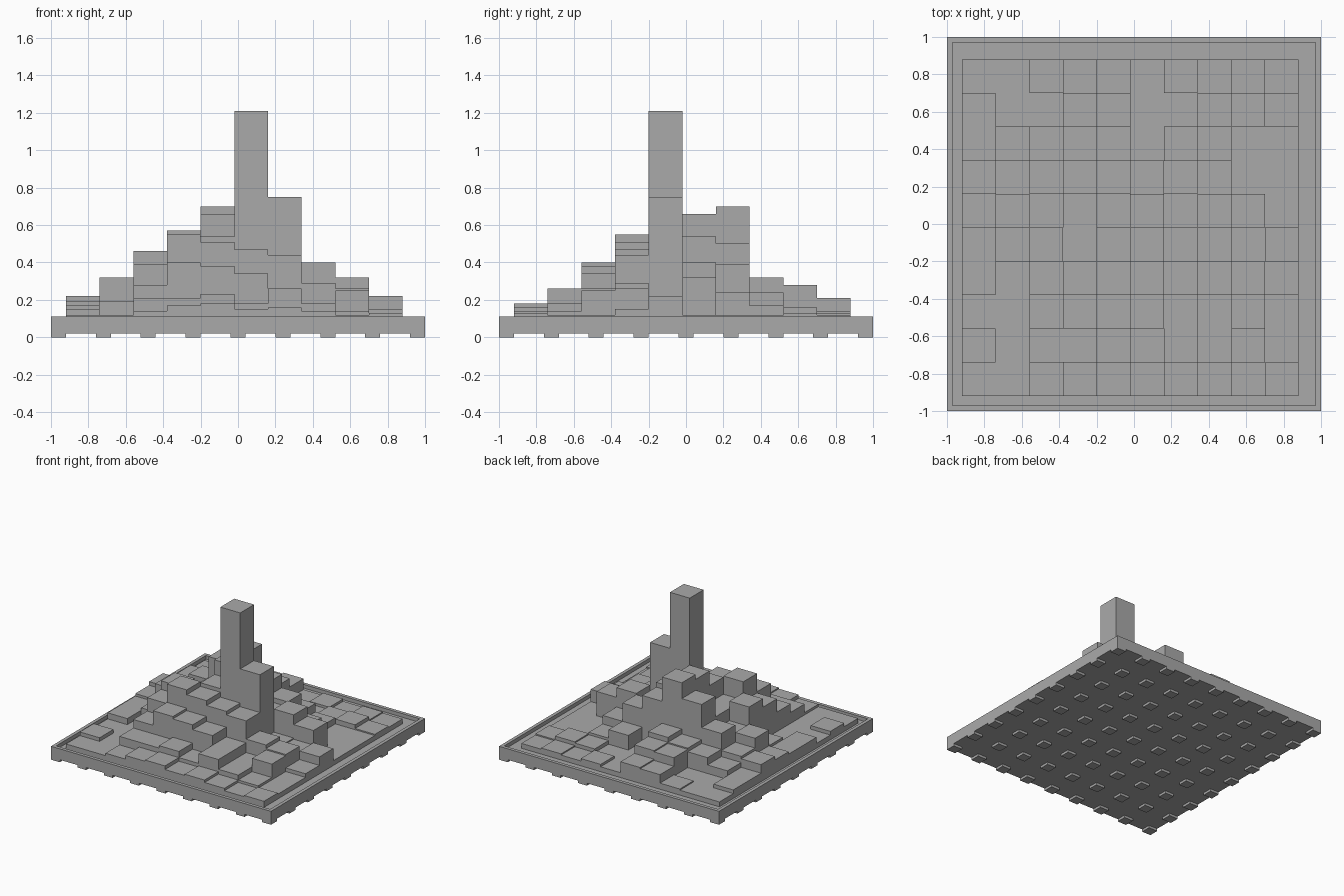
import bpy, bmesh
from mathutils import Matrix

cube = bpy.data.objects.get("Cube")
if cube:
    bpy.data.objects.remove(cube, do_unlink=True)

grey = bpy.data.materials.new("plain grey")
grey.use_nodes = True
colour = (0.4, 0.4, 0.4, 1)
grey.diffuse_color = colour
grey.node_tree.nodes["Principled BSDF"].inputs["Base Color"].default_value = colour


def add_box(bm, low, high):
    """Add an axis-aligned box between two corners."""
    size = [b - a for a, b in zip(low, high)]
    centre = [(a + b) / 2 for a, b in zip(low, high)]
    matrix = Matrix.Translation(centre) @ Matrix.Diagonal((*size, 1))
    return bmesh.ops.create_cube(bm, size=1, matrix=matrix)["verts"]


def finish(bm, name):
    mesh = bpy.data.meshes.new(name)
    bm.to_mesh(mesh)
    bm.free()
    mesh.materials.append(grey)
    obj = bpy.data.objects.new(name, mesh)
    bpy.context.collection.objects.link(obj)
    return obj


# Base tray: slab whose top is inset to a narrow rim and sunk
RIM_TOP, FLOOR, UNDERSIDE = 0.11, 0.08, 0.02
bm = bmesh.new()
add_box(bm, (-1, -1, UNDERSIDE), (1, 1, RIM_TOP))
bm.normal_update()
top = max(bm.faces, key=lambda f: f.calc_center_median().z)
bmesh.ops.inset_region(bm, faces=[top], thickness=0.04)
inner = bmesh.ops.extrude_face_region(bm, geom=[top])["geom"]
bmesh.ops.translate(bm, vec=(0, 0, FLOOR - RIM_TOP),
                    verts=[v for v in inner if isinstance(v, bmesh.types.BMVert)])
bmesh.ops.delete(bm, geom=[top], context="FACES")
finish(bm, "base_tray")

# Grid of small square feet under the tray
FOOT, COUNT = 0.08, 9
pitch = (2 - FOOT) / (COUNT - 1)
bm = bmesh.new()
for i in range(COUNT):
    for j in range(COUNT):
        x, y = -1 + i * pitch, -1 + j * pitch
        add_box(bm, (x, y, 0), (x + FOOT, y + FOOT, UNDERSIDE))
finish(bm, "feet")

# Square columns: top heights in hundredths, rows front to back, left to right
CELL, START = 0.18, -0.92
heights = [
    [12, 12, 14, 17, 18, 15, 16, 14, 12, 13],
    [15, 12, 21, 21, 23, 18, 26, 18, 14, 12],
    [12, 12, 28, 40, 38, 34, 26, 18, 25, 12],
    [17, 12, 39, 55, 51, 47, 44, 29, 26, 15],
    [17, 19, 46, 40, 54, 121, 75, 21, 20, 22],
    [19, 32, 30, 40, 66, 54, 35, 40, 32, 12],
    [22, 24, 38, 57, 70, 50, 39, 24, 12, 12],
    [15, 19, 25, 28, 32, 12, 24, 17, 12, 12],
    [15, 12, 12, 27, 28, 12, 12, 15, 16, 13],
    [12, 12, 13, 20, 21, 12, 14, 12, 13, 12],
]
bm = bmesh.new()
for row, line in enumerate(heights):
    for col, height in enumerate(line):
        x, y = START + col * CELL, START + row * CELL
        add_box(bm, (x, y, FLOOR), (x + CELL, y + CELL, height / 100))
finish(bm, "column_blocks")
